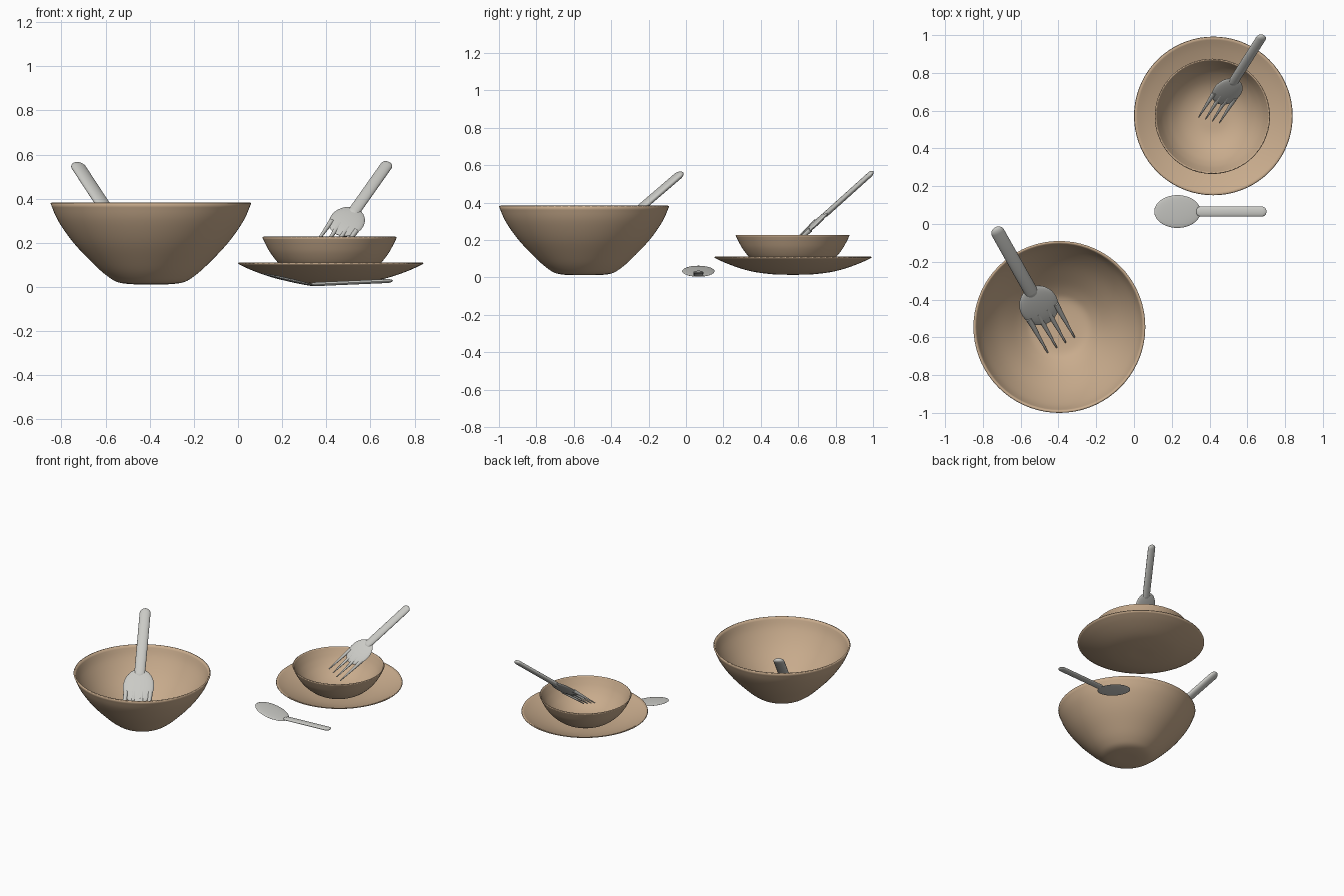
import bpy, bmesh, math
from mathutils import Matrix, Vector

cube = bpy.data.objects.get("Cube")
if cube:
    bpy.data.objects.remove(cube, do_unlink=True)


def material(name, rgb):
    m = bpy.data.materials.new(name)
    m.use_nodes = True
    m.diffuse_color = (*rgb, 1)
    m.node_tree.nodes["Principled BSDF"].inputs["Base Color"].default_value = (*rgb, 1)
    return m


TAN = material("tan_wood", (0.58, 0.41, 0.265))
GREY = material("grey_metal", (0.59, 0.59, 0.56))


def finish(name, bm, mat):
    mesh = bpy.data.meshes.new(name)
    bm.to_mesh(mesh)
    bm.free()
    ob = bpy.data.objects.new(name, mesh)
    bpy.context.collection.objects.link(ob)
    mesh.materials.append(mat)
    bpy.ops.object.select_all(action='DESELECT')
    ob.select_set(True)
    bpy.context.view_layer.objects.active = ob
    bpy.ops.object.shade_smooth_by_angle(angle=math.radians(40))
    return ob


def smooth_profile(pts, steps=4):
    """Catmull-Rom curve through the profile points."""
    p = [Vector(q) for q in pts]
    p = [2 * p[0] - p[1]] + p + [2 * p[-1] - p[-2]]
    out = []
    for a, b, c, d in zip(p, p[1:], p[2:], p[3:]):
        for i in range(steps):
            t = i / steps
            out.append(0.5 * (2 * b + (c - a) * t + (2 * a - 5 * b + 4 * c - d) * t * t
                              + (3 * b - a - 3 * c + d) * t ** 3))
    return out + [p[-2]]


def dish(name, center, profile, thickness, sides=72):
    """Lathe an outer profile, then thicken it inward."""
    bm = bmesh.new()
    rings = []
    for r, z in smooth_profile(profile):
        rings.append([bm.verts.new((center[0] + r * math.cos(math.tau * j / sides),
                                    center[1] + r * math.sin(math.tau * j / sides), z))
                      for j in range(sides)])
    bm.faces.new(rings[0][::-1])
    for low, high in zip(rings, rings[1:]):
        for j in range(sides):
            k = (j + 1) % sides
            bm.faces.new((low[j], low[k], high[k], high[j]))
    ob = finish(name, bm, TAN)
    wall = ob.modifiers.new("wall", 'SOLIDIFY')
    wall.thickness = thickness
    wall.offset = -1
    return ob


def ball(bm, size, at, stretch=0, tilt=0):
    """Ellipsoid with poles along y; stretch pulls the halves apart into a capsule."""
    verts = bmesh.ops.create_uvsphere(bm, u_segments=24, v_segments=15, radius=1,
                                      matrix=Matrix.Rotation(math.pi / 2, 4, 'X'))['verts']
    place = Matrix.Translation(at) @ Matrix.Rotation(tilt, 4, 'X')
    for v in verts:
        shift = math.copysign(stretch, v.co.y)
        v.co = place @ Vector((v.co.x * size[0], v.co.y * size[1] + shift, v.co.z * size[2]))


def fork(name, tip, end, normal):
    """Fork running from the handle tip to the tine points."""
    bm = bmesh.new()
    ball(bm, (0.037, 0.037, 0.019), (0, 0.265, 0), stretch=0.228)
    ball(bm, (0.105, 0.133, 0.017), (0, 0.597, 0))
    for i in range(4):
        x = (i - 1.5) * 0.055
        bmesh.ops.create_cone(bm, cap_ends=True, segments=12, radius1=0.017, radius2=0.004, depth=0.26,
                              matrix=Matrix.Translation((x, 0.77, 0))
                              @ Matrix.Rotation(-math.pi / 2, 4, 'X'))
    tip, along = Vector(tip), Vector(end) - Vector(tip)
    y = along.normalized()
    x = y.cross(Vector(normal)).normalized()
    turn = Matrix((x, y, x.cross(y))).transposed().to_4x4()
    bm.transform(Matrix.Translation(tip) @ turn @ Matrix.Scale(along.length / 0.9, 4))
    return finish(name, bm, GREY)


# Dishes
dish("large_bowl", (-0.395, -0.545),
     [(0.02, 0.012), (0.09, 0.013), (0.15, 0.022), (0.195, 0.048), (0.255, 0.1),
      (0.35, 0.2), (0.42, 0.3), (0.455, 0.38)], 0.01)
dish("small_bowl", (0.415, 0.57),
     [(0.02, 0.03), (0.1, 0.034), (0.17, 0.06), (0.228, 0.105),
      (0.265, 0.15), (0.288, 0.19), (0.305, 0.225)], 0.007)
dish("plate", (0.42, 0.572),
     [(0.02, 0.014), (0.1, 0.016), (0.2, 0.028), (0.28, 0.048), (0.36, 0.077), (0.42, 0.105)], 0.007)

# Forks leaning in the bowls
fork("large_fork", (-0.735, -0.02, 0.562), (-0.386, -0.64, 0.03), (0.3, -0.53, 0.79))
fork("small_fork", (0.683, 1.0, 0.565), (0.397, 0.55, 0.16), (0.1, -0.7, 0.7))

# Spoon lying beside the plate
bm = bmesh.new()
ball(bm, (0.087, 0.126, 0.008), (0, 0, 0.033), tilt=math.radians(-13))
ball(bm, (0.027, 0.027, 0.009), (0, 0.285, -0.013 + 0.033), stretch=0.16, tilt=math.radians(2.5))
bm.transform(Matrix.Translation((0.23, 0.066, 0)) @ Matrix.Rotation(-math.pi / 2, 4, 'Z'))
finish("spoon", bm, GREY)
